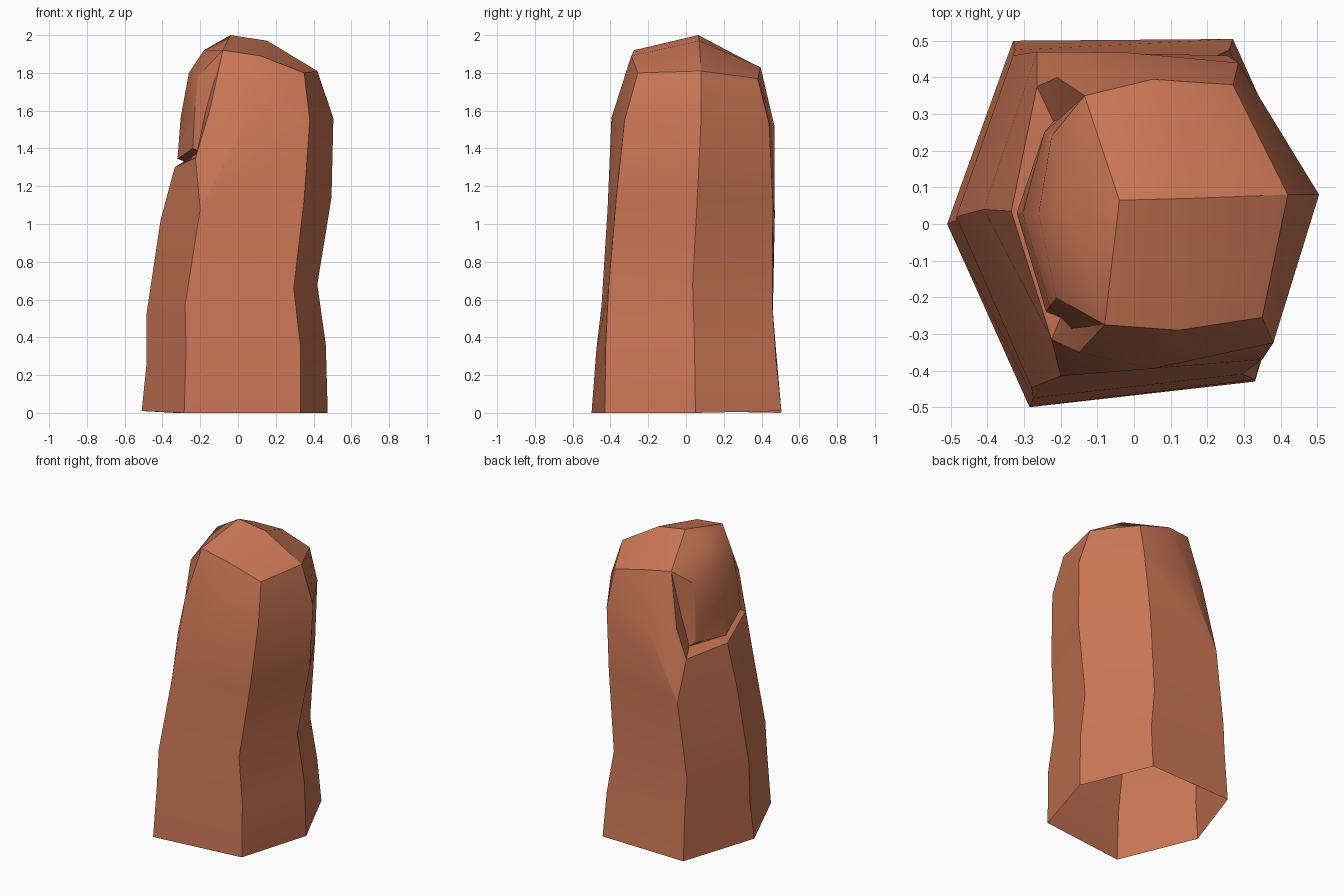
import bpy
import bmesh
import math

old_cube = bpy.data.objects.get("Cube")
if old_cube:
    bpy.data.objects.remove(old_cube, do_unlink=True)

# One terracotta skin colour
skin = bpy.data.materials.new("terracotta_skin")
skin.use_nodes = True
skin.diffuse_color = (0.6, 0.185, 0.092, 1)
skin_shader = skin.node_tree.nodes["Principled BSDF"]
skin_shader.inputs["Base Color"].default_value = skin.diffuse_color
skin_shader.inputs["Roughness"].default_value = 0.9

bm = bmesh.new()


def column(*points):
    """Create the vertices of one path, bottom to top."""
    return [bm.verts.new(point) for point in points]


def face(*corners):
    """Make a face, skipping corners that coincide."""
    unique = list(dict.fromkeys(corners))
    if len(unique) > 2:
        bm.faces.new(unique)


def strip(first, second):
    """Bridge two neighbouring paths with quads."""
    for i in range(min(len(first), len(second)) - 1):
        face(first[i], second[i], second[i + 1], first[i + 1])


# Six long corner edges of the shaft; the left ones end at the nail lip
nail_edge = column((-.51, 0, .01), (-.485, .01, .25), (-.485, .02, .52),
                   (-.41, .04, 1.02), (-.335, .035, 1.3))
front_nail_edge = column((-.285, -.5, 0), (-.275, -.475, .33), (-.28, -.447, .57),
                         (-.2, -.415, 1.08), (-.225, -.315, 1.35))
front_edge = column((.33, -.43, 0), (.33, -.425, .36), (.295, -.41, .66),
                    (.35, -.37, 1.13), (.38, -.325, 1.55), (.35, -.255, 1.8))
outer_edge = column((.475, .05, 0), (.465, .045, .36), (.42, .035, .68),
                    (.495, .06, 1.14), (.505, .08, 1.56), (.42, .08, 1.81))
back_edge = column((.27, .505, .01), (.26, .475, .3), (.22, .457, .58),
                   (.255, .46, 1.12), (.285, .44, 1.53), (.27, .38, 1.77))
back_nail_edge = column((-.33, .5, 0), (-.325, .475, .35), (-.33, .46, .54),
                        (-.265, .47, 1.04), (-.265, .375, 1.3))

# Shaft walls
strip(back_nail_edge, nail_edge)
strip(nail_edge, front_nail_edge)
strip(front_nail_edge[:4], front_edge)
strip(front_edge, outer_edge)
strip(outer_edge, back_edge)
strip(back_edge, back_nail_edge[:4])

# Finger tip: middle ridge, then the bulging front and back walls
apex, ridge = column((-.04, .065, 2), (.155, .07, 1.97))
front_bulge, front_brow = column((.05, -.395, 1.56), (.12, -.29, 1.89))
back_bulge, back_brow = column((-.02, .468, 1.52), (.05, .395, 1.83))
front_fold, front_tip = column((-.15, -.35, 1.6), (-.08, -.275, 1.92))
back_fold, back_tip = column((-.21, .4, 1.5), (-.135, .35, 1.85))

for edge, low, bulge, brow, fold, tip in (
        (front_edge, front_nail_edge, front_bulge, front_brow, front_fold, front_tip),
        (back_edge, back_nail_edge, back_bulge, back_brow, back_fold, back_tip)):
    face(low[3], edge[3], edge[4], bulge)
    face(low[3], bulge, fold, low[4])
    face(bulge, edge[4], edge[5], brow)
    face(fold, bulge, brow, tip)
    face(tip, brow, ridge, apex)
    face(brow, edge[5], outer_edge[5], ridge)

# Nail plate: three paths from its free base up to the tip
nail_back = column((-.245, .25, 1.36), (-.245, .25, 1.55), (-.225, .24, 1.75))
nail_middle = column((-.32, .03, 1.345), (-.304, .03, 1.56), (-.26, .03, 1.8))
nail_front = column((-.24, -.24, 1.4), (-.23, -.225, 1.58), (-.213, -.2, 1.78))
crown = bm.verts.new((-.18, .035, 1.92))
strip(nail_back, nail_middle)
strip(nail_middle, nail_front)
for side, tip in ((nail_back, back_tip), (nail_front, front_tip)):
    face(side[2], nail_middle[2], crown, tip)
    face(crown, apex, tip)

# Groove running around the nail, between the lip and the plate
lip = [back_tip, back_fold, back_nail_edge[4], nail_edge[4],
       front_nail_edge[4], front_fold, front_tip]
groove = [back_tip] + column((-.175, .3, 1.54), (-.22, .28, 1.34), (-.27, .03, 1.325),
                             (-.2, -.255, 1.385), (-.17, -.285, 1.6)) + [front_tip]
plate = nail_back[::-1] + [nail_middle[0]] + nail_front
strip(lip, groove)
strip(groove, plate)

# Finish the mesh; the bottom stays open
bmesh.ops.recalc_face_normals(bm, faces=bm.faces[:])
mesh = bpy.data.meshes.new("finger")
bm.to_mesh(mesh)
bm.free()
mesh.materials.append(skin)
finger = bpy.data.objects.new("finger", mesh)
bpy.context.collection.objects.link(finger)

bpy.ops.object.select_all(action="DESELECT")
finger.select_set(True)
bpy.context.view_layer.objects.active = finger
bpy.ops.object.shade_smooth_by_angle(angle=math.radians(30))
